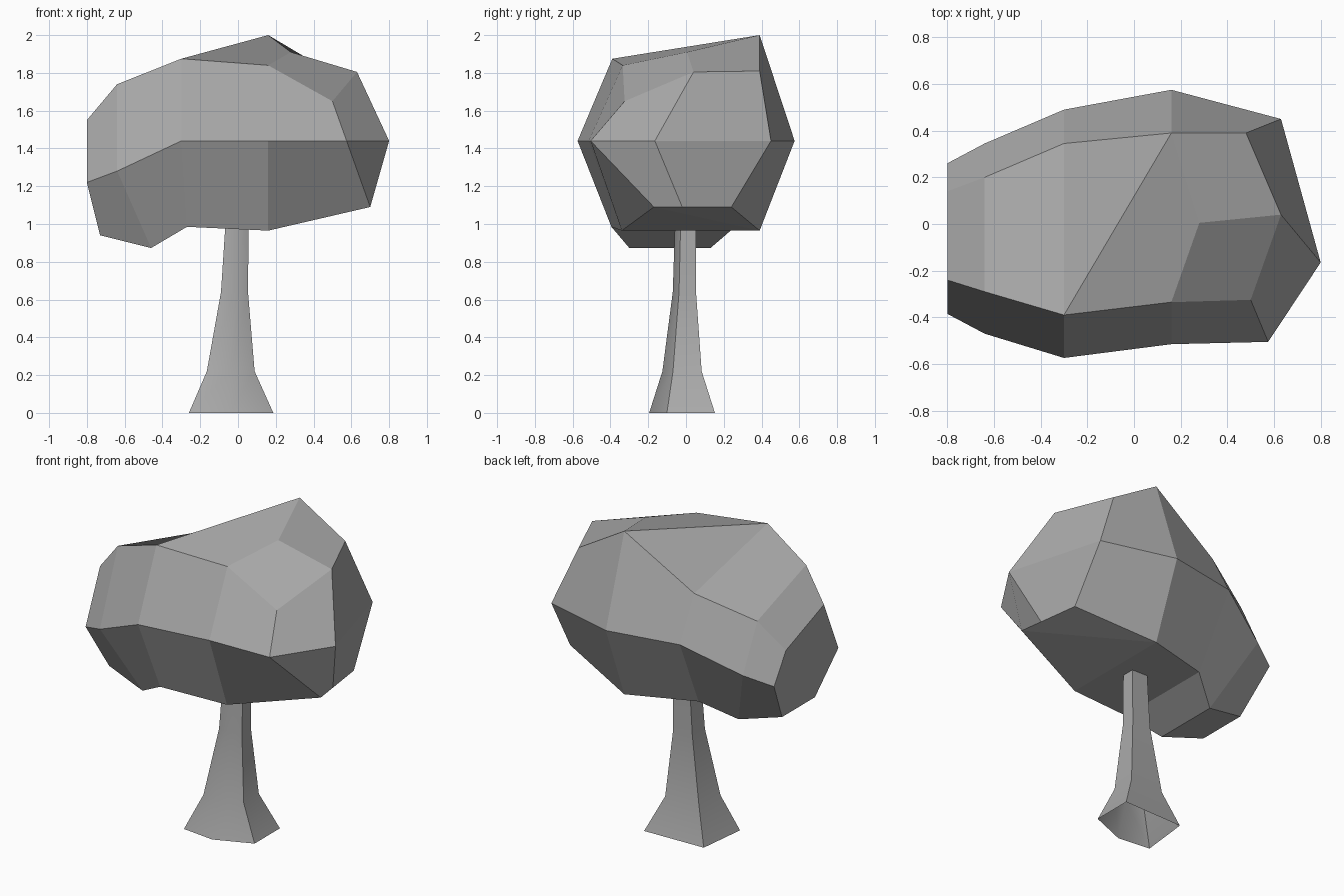
import bpy
import bmesh
import math

default_cube = bpy.data.objects.get("Cube")
if default_cube:
    bpy.data.objects.remove(default_cube, do_unlink=True)


def make_material(name, color):
    material = bpy.data.materials.new(name)
    material.use_nodes = True
    material.diffuse_color = color
    material.node_tree.nodes["Principled BSDF"].inputs["Base Color"].default_value = color
    return material


def finish(bm, name, material):
    """Turn a bmesh into a linked object with one material."""
    mesh = bpy.data.meshes.new(name)
    bm.to_mesh(mesh)
    bm.free()
    obj = bpy.data.objects.new(name, mesh)
    bpy.context.collection.objects.link(obj)
    mesh.materials.append(material)
    return obj


def bridge(bm, lower, upper):
    """Join two rings of equal length with quads."""
    for i in range(len(lower)):
        j = (i + 1) % len(lower)
        bm.faces.new((lower[i], lower[j], upper[j], upper[i]))


grey = make_material("plain grey", (0.4, 0.4, 0.4, 1))

# Trunk: five-sided rings scaled into bounds that flare towards the ground
outline = [(1, 0.27), (1, 1), (0.08, 0.97), (0, 0.07), (0.48, 0)]
trunk_levels = [  # z, x min, x max, y min, y max
    (0, -0.26, 0.187, -0.195, 0.153),
    (0.22, -0.165, 0.088, -0.125, 0.083),
    (0.64, -0.09, 0.053, -0.07, 0.053),
    (1.1, -0.06, 0.057, -0.055, 0.052),
]
bm = bmesh.new()
rings = []
for z, x0, x1, y0, y1 in trunk_levels:
    rings.append([bm.verts.new((x0 + u * (x1 - x0), y0 + v * (y1 - y0), z))
                  for u, v in outline])
for lower, upper in zip(rings, rings[1:]):
    bridge(bm, lower, upper)
bm.faces.new(rings[-1])
trunk = finish(bm, "trunk", grey)
bpy.ops.object.select_all(action="DESELECT")
trunk.select_set(True)
bpy.context.view_layer.objects.active = trunk
bpy.ops.object.shade_smooth_by_angle(angle=math.radians(40))

# Canopy: six-sided slices from left to right, each made of three levels
# (x, z, front y, back y) for bottom, middle and top
slices = [
    [(-0.73, 0.94, -0.25, 0.08), (-0.8, 1.22, -0.385, 0.26), (-0.8, 1.55, -0.24, 0.14)],
    [(-0.46, 0.873, -0.3, 0.13), (-0.64, 1.28, -0.47, 0.345), (-0.64, 1.74, -0.29, 0.2)],
    [(-0.27, 0.985, -0.395, 0.26), (-0.3, 1.44, -0.574, 0.49), (-0.3, 1.875, -0.39, 0.345)],
    [(0.16, 0.965, -0.34, 0.39), (0.16, 1.44, -0.515, 0.575), (0.16, 1.84, -0.335, 0.39)],
    [(0.7, 1.09, -0.17, 0.24), (0.575, 1.44, -0.505, 0.45), (0.5, 1.65, -0.325, 0.39)],
]
bm = bmesh.new()
loops = []
for levels in slices:
    front = [bm.verts.new((x, f, z)) for x, z, f, b in levels]
    back = [bm.verts.new((x, b, z)) for x, z, f, b in reversed(levels)]
    loops.append(front + back)

# Slope the upper back edge from the low left end up to the peak
for loop, height in zip(loops, (1.405, 1.57, 1.71, 2, 1.81)):
    loop[3].co.z = height

# Shape the back of the right end
loops[4][3].co.x = 0.48
loops[4][4].co.x = 0.63
loops[4][5].co.x = 0.645

# Left side of the canopy
for first, second in zip(loops[:2], loops[1:3]):
    bridge(bm, first, second)
bm.faces.new(loops[0])

# Right side, closed with a nose, a shoulder, a crown point and an under point
nose, shoulder, crown, under = [bm.verts.new(p) for p in (
    (0.8, -0.165, 1.44), (0.63, 0.04, 1.805), (0.28, 0.005, 1.91), (0.68, -0.02, 1.09))]
m, p, q = loops[2:]
for i in (0, 1, 3, 4, 5):
    j = (i + 1) % 6
    bm.faces.new((m[i], m[j], p[j], p[i]))
for face in (
    (m[2], m[3], p[3]), (m[2], p[3], crown, p[2]),
    (p[0], p[1], q[1], q[0]), (p[1], p[2], q[2], q[1]),
    (p[2], crown, shoulder, q[2]), (crown, p[3], q[3], shoulder),
    (p[3], p[4], q[4], q[3]), (p[4], p[5], q[5], q[4]),
    (p[5], p[0], q[0]), (p[5], q[0], under, q[5]),
    (q[1], q[2], shoulder, nose), (nose, shoulder, q[3], q[4]),
    (q[0], q[1], nose, under), (under, nose, q[4], q[5]),
):
    bm.faces.new(face)
bmesh.ops.recalc_face_normals(bm, faces=bm.faces)
finish(bm, "canopy", grey)
